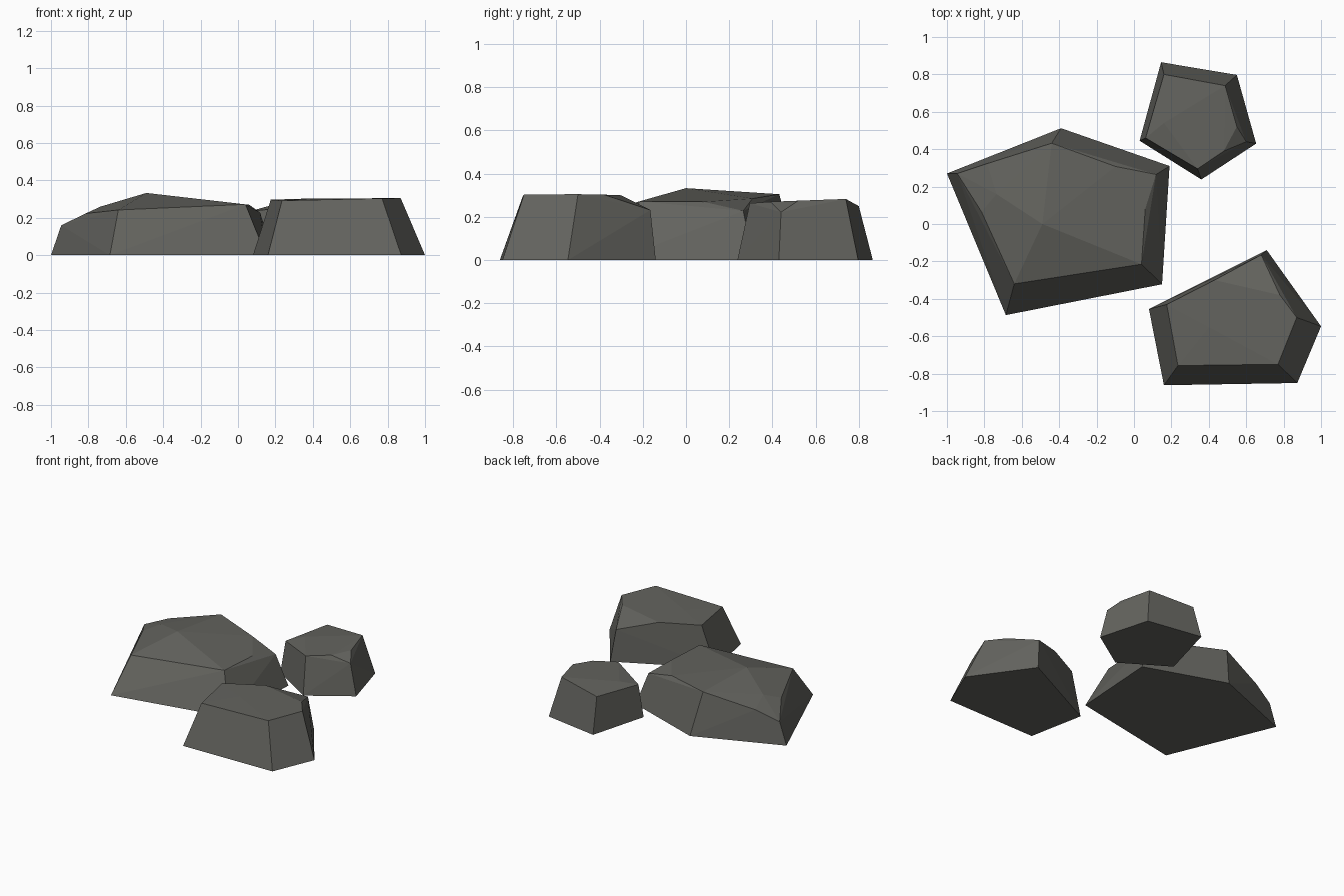
import bpy, bmesh, math

if "Cube" in bpy.data.objects:
    bpy.data.objects.remove(bpy.data.objects["Cube"])

stone = bpy.data.materials.new("dark grey stone")
stone.diffuse_color = (0.125, 0.125, 0.112, 1)
stone.use_nodes = True
stone.node_tree.nodes["Principled BSDF"].inputs["Base Color"].default_value = stone.diffuse_color


def rock(name, footprint, crown):
    """Faceted convex boulder from a ground outline and chipped upper corners."""
    bm = bmesh.new()
    for x, y in footprint:
        bm.verts.new((x, y, 0))
    for p in crown:
        bm.verts.new(p)
    res = bmesh.ops.convex_hull(bm, input=bm.verts[:])
    loose = {e for e in res["geom_interior"] + res["geom_unused"]
             if isinstance(e, bmesh.types.BMVert)}
    bmesh.ops.delete(bm, geom=list(loose), context='VERTS')
    # merge nearly flat triangles into clean facets
    bmesh.ops.dissolve_limit(bm, angle_limit=math.radians(1.5),
                             verts=bm.verts[:], edges=bm.edges[:])
    bmesh.ops.recalc_face_normals(bm, faces=bm.faces[:])
    me = bpy.data.meshes.new(name)
    bm.to_mesh(me)
    bm.free()
    me.materials.append(stone)
    bpy.context.collection.objects.link(bpy.data.objects.new(name, me))


# broad rock with a low peak
rock("large_rock",
     [(-1, .27), (-.685, -.487), (.15, -.322), (.19, .31), (-.39, .512)],
     [(-.945, .27, .16), (-.815, .065, .223), (-.64, -.32, .242),
      (.04, -.215, .272), (.06, .08, .27), (.118, .265, .228),
      (-.10, .308, .285), (-.44, .432, .305), (-.785, .323, .225),
      (-.735, .16, .26), (-.49, .0, .333)])

# small rock at the back
rock("small_rock",
     [(.145, .865), (.55, .797), (.653, .43), (.36, .238), (.03, .445)],
     [(.16, .80, .25), (.487, .74, .283), (.55, .52, .275),
      (.60, .44, .222), (.48, .39, .27), (.34, .295, .263),
      (.062, .46, .235), (.16, .54, .262)])

# flat-topped rock at the front
rock("front_rock",
     [(.08, -.455), (.16, -.862), (.873, -.85), (1, -.547), (.71, -.14)],
     [(.175, -.43, .297), (.235, -.757, .292), (.77, -.75, .304),
      (.87, -.50, .305), (.78, -.38, .303), (.68, -.165, .232),
      (.43, -.30, .30), (.40, -.55, .304)])
